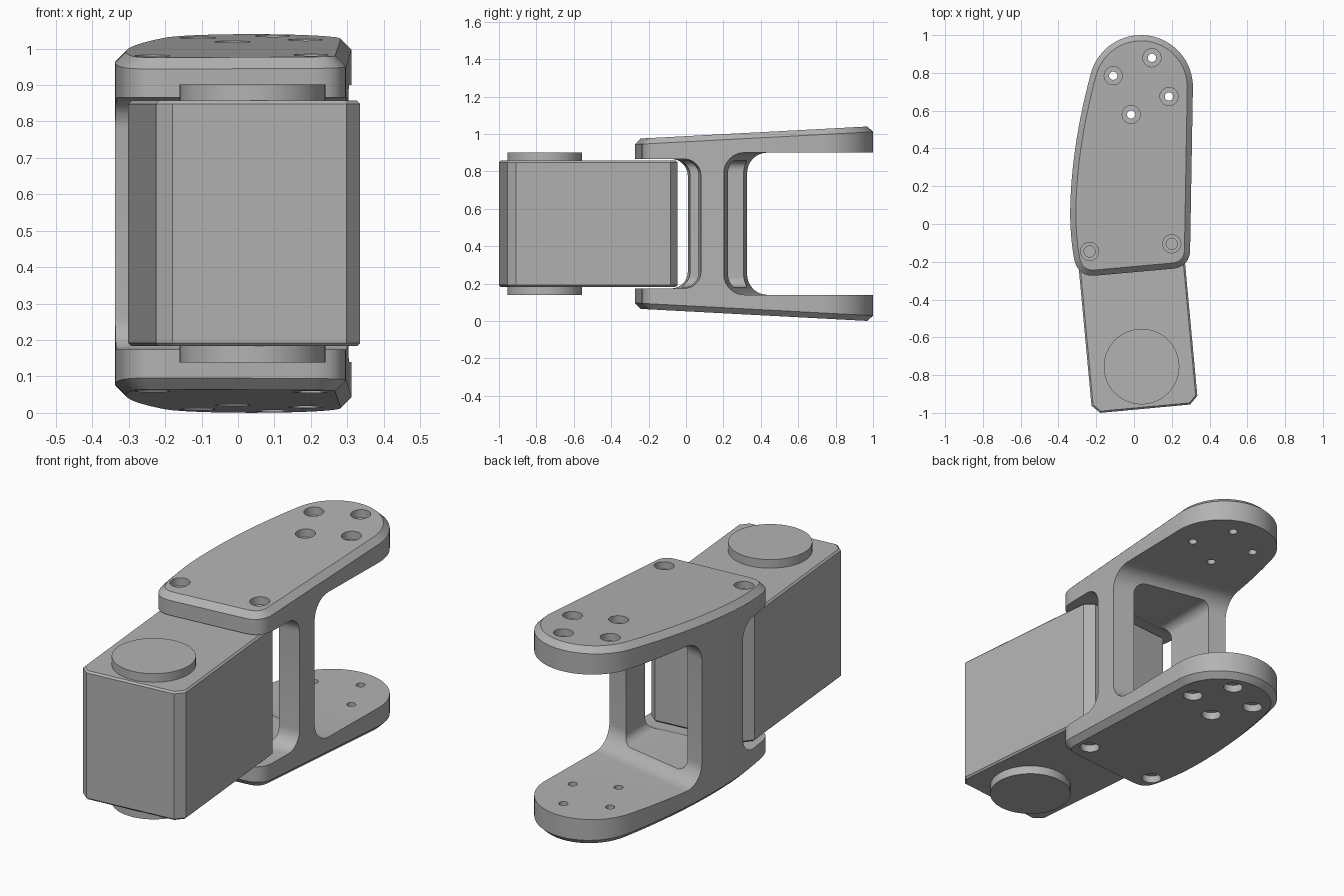
import bpy, bmesh
from math import sin, cos, pi, radians
from mathutils import Vector

if "Cube" in bpy.data.objects:
    bpy.data.objects.remove(bpy.data.objects["Cube"])

MID = 0.52          # height of the horizontal mirror plane
TILT = radians(5.3)  # yaw of the motor relative to the bracket

grey = bpy.data.materials.new("machined_grey")
grey.use_nodes = True
COLOUR = (0.45, 0.45, 0.45, 1)
grey.diffuse_color = COLOUR
grey.node_tree.nodes["Principled BSDF"].inputs["Base Color"].default_value = COLOUR


def loft(name, rings):
    """Closed solid through rings of 3D points with equal counts."""
    bm = bmesh.new()
    loops = [[bm.verts.new(p) for p in ring] for ring in rings]
    for a, b in zip(loops, loops[1:]):
        for i in range(len(a)):
            j = (i + 1) % len(a)
            bm.faces.new((a[i], a[j], b[j], b[i]))
    bm.faces.new(loops[0][::-1])
    bm.faces.new(loops[-1])
    bmesh.ops.recalc_face_normals(bm, faces=bm.faces)
    mesh = bpy.data.meshes.new(name)
    bm.to_mesh(mesh)
    bm.free()
    mesh.materials.append(grey)
    obj = bpy.data.objects.new(name, mesh)
    bpy.context.collection.objects.link(obj)
    return obj


def inset(outline, d):
    """Mitred inward offset of a counter-clockwise outline."""
    result = []
    for i, p in enumerate(outline):
        a = (p - outline[i - 1]).normalized()
        b = (outline[(i + 1) % len(outline)] - p).normalized()
        na, nb = Vector((-a.y, a.x)), Vector((-b.y, b.x))
        result.append(p + (na + nb) * d / (1 + na.dot(nb)))
    return result


def bend(a, c, b, n):
    """Quadratic curve from a to b pulled towards c."""
    a, b, c = Vector(a), Vector(b), Vector(c)
    return [a * (1 - t) ** 2 + c * 2 * t * (1 - t) + b * t * t
            for t in (i / n for i in range(n + 1))]


def arc(cx, cy, r, start, end, n):
    angles = (radians(start + (end - start) * i / n) for i in range(n + 1))
    return [Vector((cx + r * cos(a), cy + r * sin(a))) for a in angles]


def rounded_rect(x0, x1, y0, y1, r):
    corners = ((x1 - r, y1 - r), (x0 + r, y1 - r), (x0 + r, y0 + r), (x1 - r, y0 + r))
    points = []
    for k, (cx, cy) in enumerate(corners):
        points += arc(cx, cy, r, 90 * k, 90 * k + 90, 8)
    return points


def chamfered(name, outline, top, width):
    """Solid symmetric about MID, with chamfered top and bottom rims."""
    inner = inset(outline, width)
    half = lambda p: top(p.y) - MID
    return loft(name, [
        [(p.x, p.y, MID - half(p)) for p in inner],
        [(p.x, p.y, MID - half(p) + width) for p in outline],
        [(p.x, p.y, MID + half(p) - width) for p in outline],
        [(p.x, p.y, MID + half(p)) for p in inner]])


def cylinder(name, x, y, r, z0, z1, n=32):
    circle = arc(x, y, r, 0, 360, n)[:-1]
    return loft(name, [[(p.x, p.y, z) for p in circle] for z in (z0, z1)])


def cut(target, cutter):
    cutter.hide_render = True
    mod = target.modifiers.new("cut", "BOOLEAN")
    mod.operation, mod.solver, mod.object = "DIFFERENCE", "EXACT", cutter
    bpy.context.view_layer.objects.active = target
    bpy.ops.object.modifier_apply(modifier=mod.name)
    bpy.data.objects.remove(cutter)


def plate_top(y):
    return 0.975 + 0.053 * (y + 0.25)


# Bracket: plan outline with a round rear and a slightly skewed front
outline = arc(0.037, 0.725, 0.275, 0, 165, 32)
outline += bend((-0.229, 0.796), (-0.338, 0.39), (-0.338, 0.04), 16)[1:]
outline += bend((-0.338, 0.04), (-0.336, -0.07), (-0.32, -0.17), 5)[1:]
outline += bend((-0.32, -0.17), (-0.303, -0.283), (-0.2, -0.273), 9)[1:]
outline += bend((0.2, -0.237), (0.293, -0.229), (0.297, -0.14), 9)
bracket = chamfered("bracket", outline, plate_top, 0.03)


def slot(name, y0, y1, z0, r, shear):
    """Slot running across x whose end wall is skewed in plan."""
    shape = rounded_rect(y0, y1, z0, 2 * MID - z0, r)
    return loft(name, [[(x, p.x + shear * x, p.y) for p in shape] for x in (-1, 1)])


# Front and rear openings leave an upright web between the two plates
cut(bracket, slot("rear_slot", 0.2625, 2, 0.14, 0.11, -0.2))
cut(bracket, slot("front_slot", -2, 0.047, 0.174, 0.09, 0.11))

# Window through the web
window = rounded_rect(-0.225, 0.19, 0.182, 2 * MID - 0.182, 0.05)
cut(bracket, loft("window", [[(p.x, y, p.y) for p in window] for y in (-0.2, 0.7)]))

# Counterbored screw holes: four at the rear, two at the front
rear_holes = [(0.095, 0.88), (-0.11, 0.785), (0.185, 0.675), (-0.015, 0.58)]
front_holes = [(-0.235, -0.145), (0.2, -0.105)]
for holes, bore in ((rear_holes, 0.022), (front_holes, 0.03)):
    for x, y in holes:
        floor = plate_top(y) - 0.04
        cut(bracket, cylinder("bore", x, y, bore, -0.5, 1.5, 20))
        cut(bracket, cylinder("upper_recess", x, y, 0.048, floor, 1.5, 24))
        cut(bracket, cylinder("lower_recess", x, y, 0.048, -0.5, 2 * MID - floor, 24))

# Motor body: block with chamfered upright corners
U0, U1, V0, V1, C = -0.313, 0.25, -0.979, -0.065, 0.042
local = [(U0 + C, V0), (U1 - C, V0), (U1, V0 + C), (U1, V1 - C),
         (U1 - C, V1), (U0 + C, V1), (U0, V1 - C), (U0, V0 + C)]
body_outline = [Vector((u * cos(TILT) - v * sin(TILT), u * sin(TILT) + v * cos(TILT)))
                for u, v in local]
body = chamfered("motor_body", body_outline, lambda y: 0.857, 0.009)

# Round output hubs above and below the body
hubs = [cylinder("upper_hub", 0.04, -0.755, 0.2, 0.85, 0.902, 64),
        cylinder("lower_hub", 0.04, -0.755, 0.2, 0.138, 0.19, 64)]

# Smooth curved walls and keep real edges sharp
bpy.ops.object.select_all(action="DESELECT")
for obj in [bracket, body] + hubs:
    obj.select_set(True)
bpy.context.view_layer.objects.active = bracket
bpy.ops.object.shade_smooth_by_angle(angle=radians(25))
